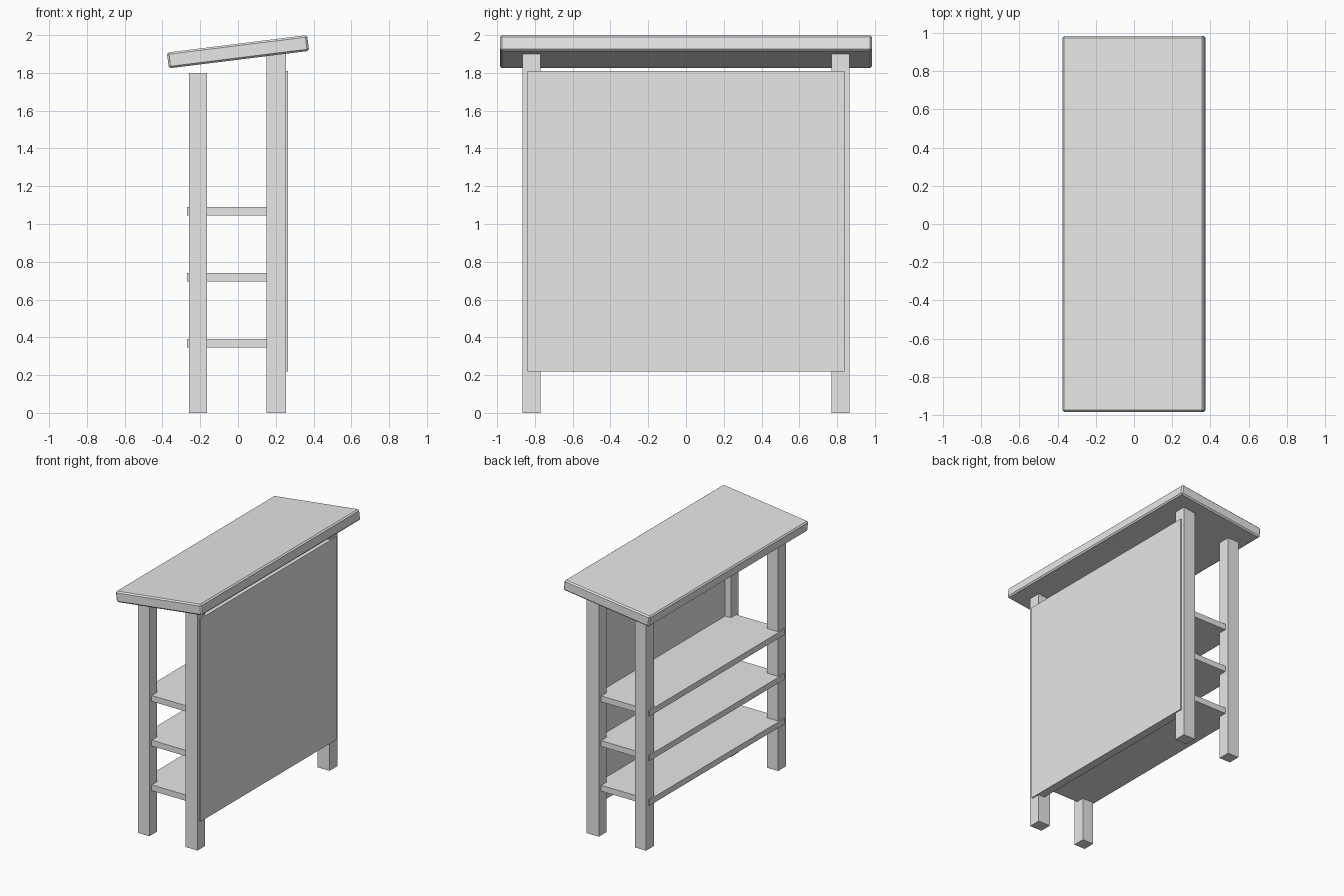
import bpy
import math

default_cube = bpy.data.objects.get("Cube")
if default_cube:
    bpy.data.objects.remove(default_cube, do_unlink=True)

# One plain grey for the whole piece
grey = bpy.data.materials.new("light_grey")
grey.use_nodes = True
colour = (0.8, 0.8, 0.8, 1.0)
grey.diffuse_color = colour
for node in grey.node_tree.nodes:
    if node.type == 'BSDF_PRINCIPLED':
        node.inputs["Base Color"].default_value = colour


def box(name, xs, ys, zs):
    """Flat-sided box from its (low, high) range on each axis."""
    ranges = (xs, ys, zs)
    bpy.ops.mesh.primitive_cube_add(size=1, location=[(a + b) / 2 for a, b in ranges])
    obj = bpy.context.object
    obj.name = name
    obj.scale = [b - a for a, b in ranges]
    bpy.ops.object.transform_apply(location=False, rotation=False, scale=True)
    obj.data.materials.append(grey)
    return obj


# Legs: short pair on the open side, tall pair on the panel side
leg_in, leg_out = 0.77, 0.865
for end, ys in (("front", (-leg_out, -leg_in)), ("back", (leg_in, leg_out))):
    box(f"{end}_short_leg", (-0.26, -0.163), ys, (0, 1.8))
    box(f"{end}_tall_leg", (0.15, 0.255), ys, (0, 1.9))

# Side panel, let into the tall legs
panel_inner = 0.2
box("side_panel", (panel_inner, 0.265), (-0.84, 0.84), (0.22, 1.81))

# Three evenly spaced shelves
for i in range(3):
    bottom = 0.345 + i * 0.35
    box(f"shelf_{i + 1}", (-0.27, panel_inner + 0.01), (-0.835, 0.835),
        (bottom, bottom + 0.046))

# Sloping top board with chamfered edges
top = box("sloping_top", (-0.374, 0.374), (-0.985, 0.985), (1.87, 1.954))
top.rotation_euler.y = -math.radians(7.1)
chamfer = top.modifiers.new("chamfer", 'BEVEL')
chamfer.width = 0.01
chamfer.segments = 1
